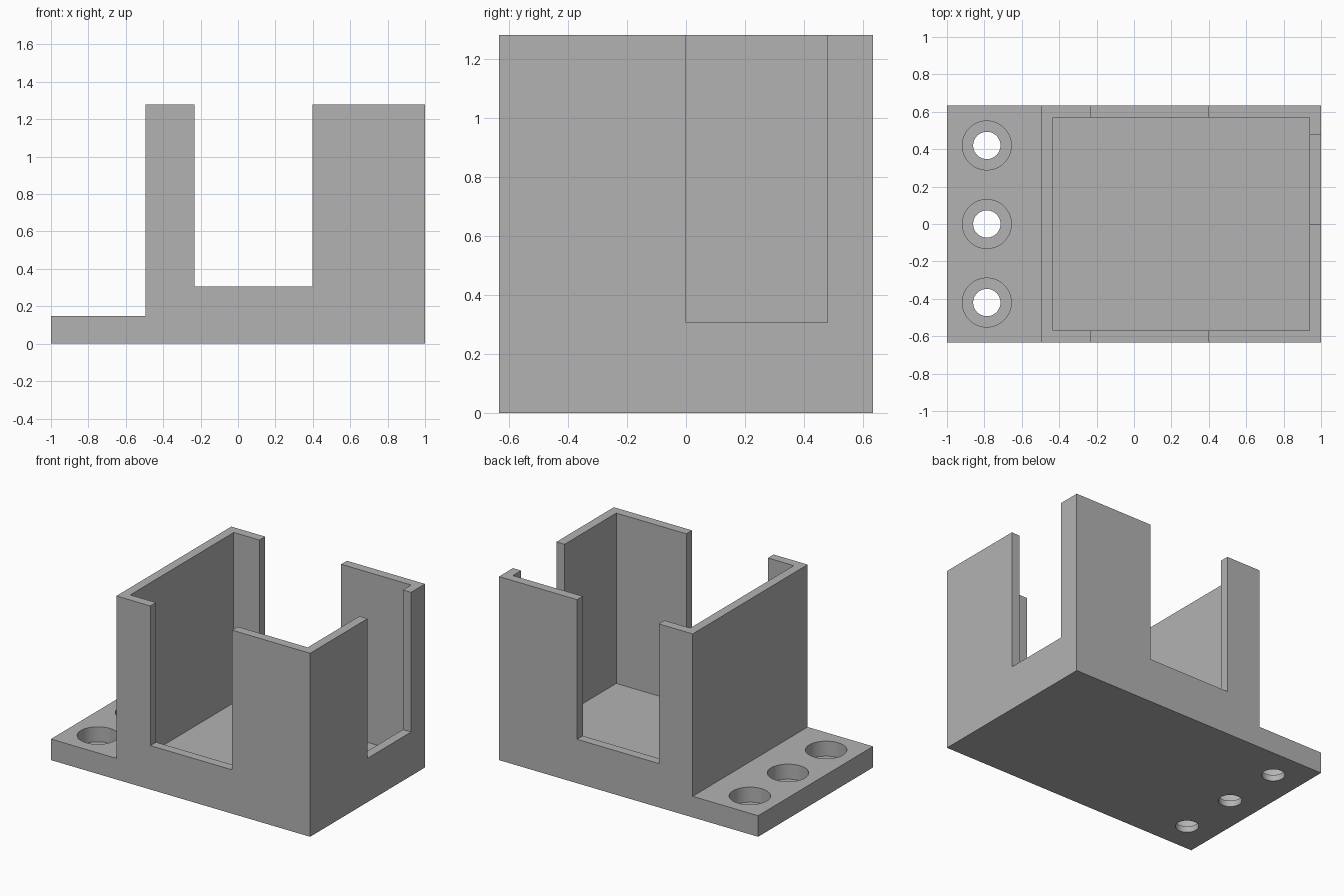
import bpy
import math

default = bpy.data.objects.get("Cube")
if default:
    bpy.data.objects.remove(default, do_unlink=True)

# Overall sizes
HALF_W = 0.633
HEIGHT = 1.28
WALL = 0.063
BOX_LEFT, BOX_RIGHT = -0.495, 1.0
FLANGE_TOP = 0.147
FLOOR_TOP = 0.092
SILL = 0.306
LEDGE = 0.042
ABOVE = HEIGHT + 0.2

grey = bpy.data.materials.new("plain grey")
grey.use_nodes = True
colour = (0.45, 0.45, 0.45, 1)
grey.diffuse_color = colour
grey.node_tree.nodes["Principled BSDF"].inputs["Base Color"].default_value = colour


def block(name, x, y, z):
    """Box spanning the given (low, high) ranges."""
    spans = (x, y, z)
    bpy.ops.mesh.primitive_cube_add(size=1, location=[sum(s) / 2 for s in spans])
    ob = bpy.context.object
    ob.name = name
    ob.scale = [s[1] - s[0] for s in spans]
    bpy.ops.object.transform_apply(location=True, rotation=False, scale=True)
    return ob


def drill(name, x, y, radius, z):
    """Upright cylinder spanning the z range."""
    bpy.ops.mesh.primitive_cylinder_add(vertices=64, radius=radius, depth=z[1] - z[0],
                                        location=(x, y, sum(z) / 2))
    ob = bpy.context.object
    ob.name = name
    return ob


def carve(target, cutter):
    """Subtract the cutter, apply the result and discard the cutter."""
    cutter.hide_render = True
    mod = target.modifiers.new("cut", "BOOLEAN")
    mod.operation = "DIFFERENCE"
    mod.solver = "EXACT"
    mod.object = cutter
    bpy.ops.object.select_all(action="DESELECT")
    bpy.context.view_layer.objects.active = target
    target.select_set(True)
    bpy.ops.object.modifier_apply(modifier=mod.name)
    bpy.data.objects.remove(cutter, do_unlink=True)


# Body: a solid slab with the space above the mounting flange removed
bracket = block("holder_body", (-1, 1), (-HALF_W, HALF_W), (0, HEIGHT))
carve(bracket, block("flange_cutter", (-1.2, BOX_LEFT), (-1, 1), (FLANGE_TOP, ABOVE)))

# Open-topped cavity
inner_y = HALF_W - WALL
carve(bracket, block("cavity_cutter", (BOX_LEFT + WALL, BOX_RIGHT - WALL),
                     (-inner_y, inner_y), (FLOOR_TOP, ABOVE)))

# Slot through the front and back walls, and slot in the end wall
carve(bracket, block("side_slot_cutter", (-0.233, 0.397), (-1, 1), (SILL, ABOVE)))
carve(bracket, block("end_slot_cutter", (0.8, 1.2), (0, 0.479), (SILL, ABOVE)))

# Counterbored screw holes in the flange
for y in (-0.42, 0, 0.42):
    carve(bracket, drill("counterbore_cutter", -0.787, y, 0.131, (LEDGE, 0.3)))
    carve(bracket, drill("bore_cutter", -0.787, y, 0.073, (-0.1, 0.3)))

bracket.data.materials.clear()
bracket.data.materials.append(grey)
for face in bracket.data.polygons:
    face.material_index = 0

# Round bores shade smooth, corners stay sharp
bpy.ops.object.select_all(action="DESELECT")
bracket.select_set(True)
bpy.context.view_layer.objects.active = bracket
bpy.ops.object.shade_smooth_by_angle(angle=math.radians(30))
